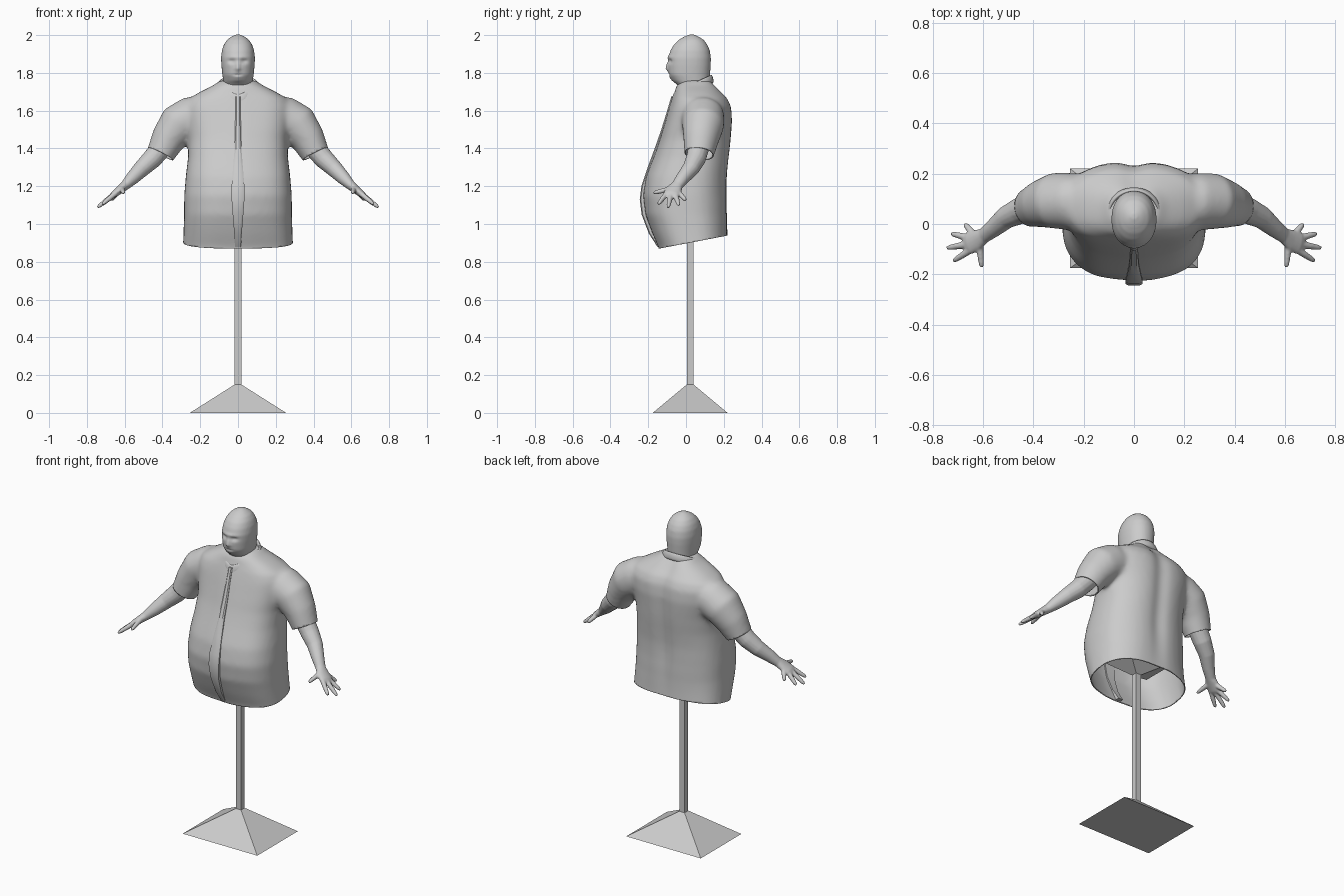
import bpy, bmesh
from math import sin, cos, pi, exp
from mathutils import Vector

if "Cube" in bpy.data.objects:
    bpy.data.objects.remove(bpy.data.objects["Cube"])


def loft(bm, rings, cap=True):
    vs = [[bm.verts.new(p) for p in r] for r in rings]
    n = len(vs[0])
    for a, b in zip(vs, vs[1:]):
        for i in range(n):
            j = (i + 1) % n
            bm.faces.new((a[i], a[j], b[j], b[i]))
    if cap:
        bm.faces.new(vs[0][::-1])
        bm.faces.new(vs[-1])


def oval(z, hw, yf, yb, p=2.0, n=40):
    """Horizontal superellipse ring from half width, front y and back y."""
    out = []
    for i in range(n):
        c, s = cos(2 * pi * i / n), sin(2 * pi * i / n)
        x = hw * abs(c) ** (2 / p) * (1 if c > 0 else -1)
        y = (yb - yf) / 2 * abs(s) ** (2 / p) * (1 if s > 0 else -1)
        out.append(Vector((x, (yf + yb) / 2 + y, z)))
    return out


def tube(bm, path, side=1, n=16):
    """Tube through (x, y, z, width radius, thickness radius) points."""
    pts = [Vector((side * p[0], p[1], p[2])) for p in path]
    rings = []
    for k, p in enumerate(pts):
        t = (pts[min(k + 1, len(pts) - 1)] - pts[max(k - 1, 0)]).normalized()
        u = Vector((0, 1, 0))
        u = (u - t * u.dot(t)).normalized()
        v = t.cross(u)
        ru, rv = path[k][3], path[k][-1]
        rings.append([p + u * ru * cos(2 * pi * i / n) + v * rv * sin(2 * pi * i / n)
                      for i in range(n)])
    loft(bm, rings)


def make(name, bm, smooth=False):
    bmesh.ops.recalc_face_normals(bm, faces=bm.faces)
    me = bpy.data.meshes.new(name)
    bm.to_mesh(me)
    bm.free()
    ob = bpy.data.objects.new(name, me)
    bpy.context.collection.objects.link(ob)
    if smooth:
        me.shade_smooth()
    return ob


def fuse(ob, voxel, iterations):
    """Merge overlapping volumes into one smooth skin."""
    m = ob.modifiers.new("fuse", 'REMESH')
    m.mode = 'VOXEL'
    m.voxel_size = voxel
    s = ob.modifiers.new("relax", 'SMOOTH')
    s.factor, s.iterations = 0.5, iterations
    dg = bpy.context.evaluated_depsgraph_get()
    me = bpy.data.meshes.new_from_object(ob.evaluated_get(dg))
    ob.modifiers.clear()
    ob.data = me
    me.shade_smooth()


def square(z, hx, hy, cy=0.022):
    return [Vector((sx * hx, cy + sy * hy, z)) for sx, sy in ((-1, -1), (1, -1), (1, 1), (-1, 1))]


# Stand: pyramid foot, square pole, flared support inside the shirt
for name, rings in (
        ("stand_base", [square(0, .255, .198), square(.15, .018, .018)]),
        ("stand_pole", [square(.15, .018, .018), square(.97, .018, .018)]),
        ("stand_support", [square(.97, .018, .018), square(1.08, .2, .15)])):
    bm = bmesh.new()
    loft(bm, rings)
    make(name, bm)

# Shirt: torso and two short sleeves fused, then opened at hem and cuffs
bm = bmesh.new()
torso = [(.80, .295, -.13, .227), (.88, .292, -.145, .225), (.95, .289, -.175, .222),
         (1.05, .286, -.215, .217), (1.15, .285, -.227, .216), (1.25, .277, -.208, .22),
         (1.35, .265, -.172, .228), (1.45, .263, -.137, .238), (1.55, .28, -.105, .248),
         (1.62, .285, -.085, .242), (1.665, .26, -.072, .22), (1.70, .2, -.06, .185),
         (1.735, .13, -.05, .155), (1.76, .095, -.02, .135)]
loft(bm, [oval(*r, p=2.5) for r in torso])
sleeve = [(.18, .09, 1.575, .11, .105), (.25, .09, 1.56, .115, .115), (.315, .09, 1.525, .112, .112),
          (.37, .08, 1.45, .095, .092), (.415, .067, 1.36, .077, .074), (.435, .06, 1.32, .074, .07)]
for s in (1, -1):
    tube(bm, sleeve, s, 24)
shirt = make("shirt", bm)
fuse(shirt, .013, 10)
bm = bmesh.new()
bm.from_mesh(shirt.data)
for v in bm.verts:                      # spine hollow and soft cloth folds
    x, y, z = v.co
    if y > .12:
        v.co.y -= .012 * exp(-(x / .045) ** 2) * (1 if z > 1.2 else max(0, (z - .9) / .3))
    v.co.y += .003 * sin(17 * x + 11 * z) * sin(9 * z - 13 * x)
for point, normal, limit in (((0, 0, .897), (0, .19, -1), None),
                             ((.41, .065, 1.372), (.45, -.1, -.89), 1),
                             ((-.41, .065, 1.372), (-.45, -.1, -.89), -1)):
    faces = [f for f in bm.faces if limit is None or f.calc_center_median().x * limit > .315]
    geom = set(faces)
    for f in faces:
        geom.update(f.verts, f.edges)
    bmesh.ops.bisect_plane(bm, geom=list(geom), plane_co=point, plane_no=normal, clear_outer=True)
bm.to_mesh(shirt.data)
bm.free()
shirt.data.shade_smooth()
m = shirt.modifiers.new("cloth", 'SOLIDIFY')
m.thickness = .006

# Placket strip down the front
bm = bmesh.new()
strip = [(1.675, -.078, .012), (1.6, -.1, .013), (1.5, -.131, .016), (1.4, -.166, .018),
         (1.3, -.203, .026), (1.2, -.236, .034), (1.13, -.245, .034), (1.05, -.235, .028),
         (.95, -.197, .02), (.877, -.15, .016)]
loft(bm, [[Vector((-w, y + .035, z)), Vector((-w, y + .006, z)), Vector((-w * .6, y, z)),
           Vector((w * .6, y, z)), Vector((w, y + .006, z)), Vector((w, y + .035, z))]
          for z, y, w in strip])
make("shirt_placket", bm)
bpy.context.view_layer.objects.active = bpy.data.objects["shirt_placket"]
bpy.data.objects["shirt_placket"].select_set(True)
bpy.ops.object.shade_smooth_by_angle()

# Folded collar, tilted down toward the front
bm = bmesh.new()
fold = [(.093, .09, -.04), (.094, .092, .012), (.1, .098, .02), (.108, .106, .014),
        (.121, .114, -.022), (.116, .11, -.03), (.1, .098, -.03), (.093, .09, -.04)]
rings = []
for rx, ry, dz in fold:
    ring = oval(0, rx, .034 - ry, .034 + ry)
    for p in ring:
        p.z = 1.725 + dz + .45 * (p.y - .03)
        if p.y < 0:
            p.z -= .015 * exp(-(p.x / .03) ** 2)
    rings.append(ring)
loft(bm, rings, cap=False)
bmesh.ops.remove_doubles(bm, verts=bm.verts, dist=1e-5)
collar = make("shirt_collar", bm, True)
collar.modifiers.new("round", 'SUBSURF').levels = 1

# Head and neck
bm = bmesh.new()
head = [(1.60, .08, -.01, .13), (1.70, .076, -.025, .12), (1.735, .076, -.045, .122),
        (1.757, .078, -.07, .124), (1.79, .083, -.092, .127), (1.84, .088, -.096, .131),
        (1.88, .09, -.095, .132), (1.92, .085, -.082, .126), (1.95, .075, -.064, .113),
        (1.975, .058, -.038, .094), (1.992, .036, -.01, .068), (2.003, .012, .018, .042)]
loft(bm, [oval(*r, p=2.15) for r in head])
skull = make("head", bm)
fuse(skull, .007, 6)
# Face relief: (x, z, x radius, z radius, depth)
relief = [(.033, 1.862, .02, .012, .011), (-.033, 1.862, .02, .012, .011),
          (0, 1.832, .011, .024, -.011), (0, 1.822, .02, .009, -.005),
          (0, 1.883, .05, .009, -.004), (0, 1.79, .028, .005, .005),
          (0, 1.778, .022, .007, -.003), (0, 1.765, .025, .012, -.004)]
for v in skull.data.vertices:
    if v.co.y < 0:
        x, z = v.co.x, v.co.z
        v.co.y += sum(d * exp(-((x - a) / rx) ** 2 - ((z - b) / rz) ** 2)
                      for a, b, rx, rz, d in relief)

# Arm with spread hand, fused and mirrored
bm = bmesh.new()
tube(bm, [(.35, .085, 1.48, .055), (.405, .068, 1.405, .056), (.455, .052, 1.345, .053),
          (.51, .025, 1.293, .045), (.56, -.018, 1.242, .036), (.597, -.046, 1.205, .031, .026),
          (.625, -.064, 1.182, .042, .022), (.655, -.077, 1.158, .045, .019),
          (.672, -.082, 1.145, .034, .012)])
fingers = [((.635, -.045, 1.172), (.673, 0, 1.125)), ((.65, -.058, 1.16), (.727, -.038, 1.098)),
           ((.655, -.08, 1.158), (.744, -.095, 1.088)), ((.645, -.1, 1.165), (.718, -.147, 1.105)),
           ((.615, -.075, 1.187), (.606, -.172, 1.165))]
for a, b in fingers:
    a, b = Vector(a), Vector(b)
    tube(bm, [(*a.lerp(b, t), r) for t, r in ((0, .015), (.5, .0135), (.85, .011), (1, .007))], n=10)
arm = make("arms", bm)
fuse(arm, .005, 4)
m = arm.modifiers.new("mirror", 'MIRROR')
m.use_mirror_merge = False
